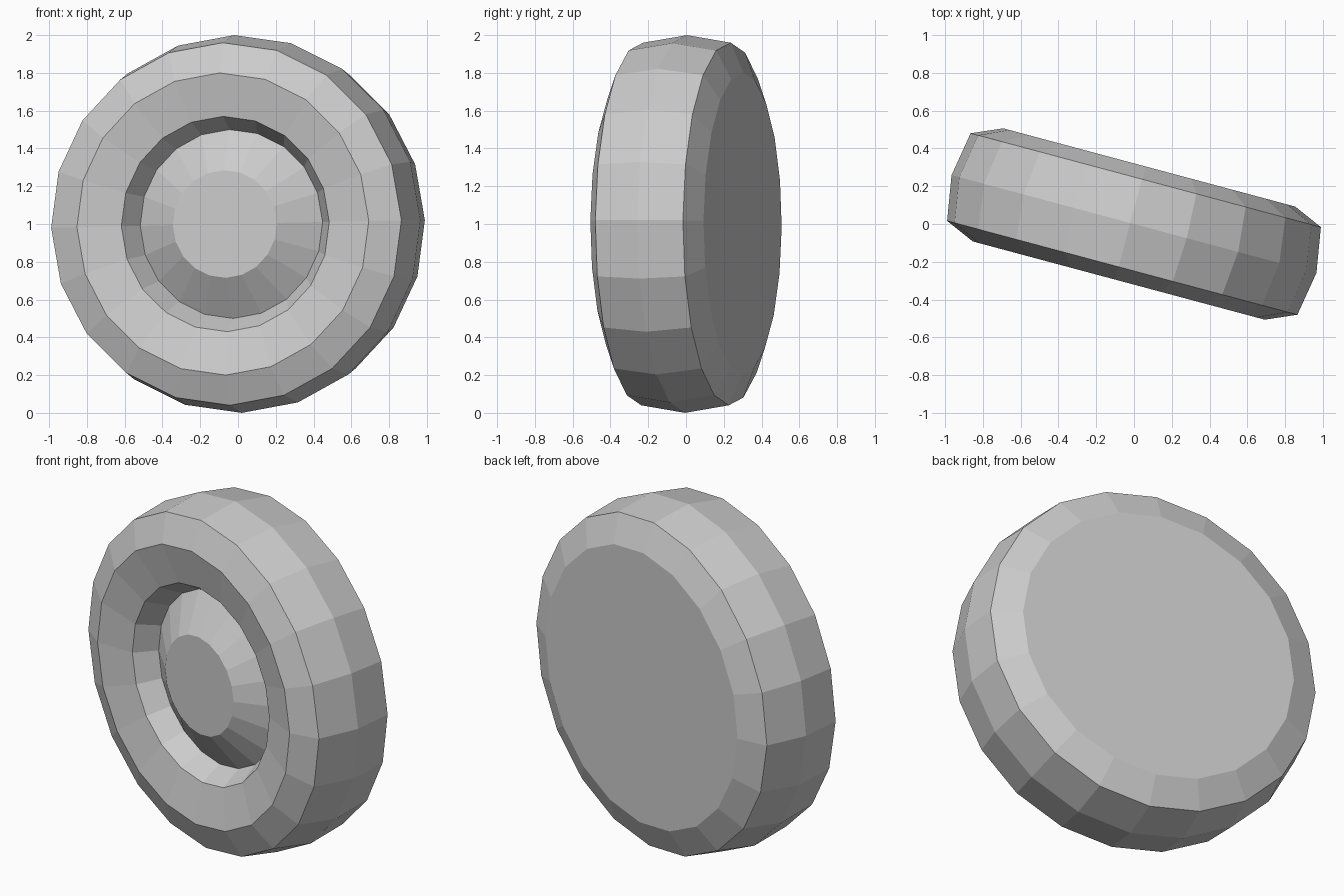
import bpy
import bmesh
from math import sin, cos, radians, tau

SIDES = 20
PHASE = radians(-1.2)
YAW = radians(-15)

default = bpy.data.objects.get("Cube")
if default:
    bpy.data.objects.remove(default, do_unlink=True)

grey = bpy.data.materials.new("light grey")
grey.use_nodes = True
colour = (0.6, 0.6, 0.6, 1)
grey.diffuse_color = colour
grey.node_tree.nodes["Principled BSDF"].inputs["Base Color"].default_value = colour


def lathe(name, profile, cap_back=False, cap_front=False):
    """Turn (radius, forward offset) points, listed back to front, around the axle."""
    bm = bmesh.new()
    angles = [PHASE + tau * k / SIDES for k in range(SIDES)]
    rings = [[bm.verts.new((r * sin(a), -d, r * cos(a))) for a in angles]
             for r, d in profile]
    for a, b in zip(rings, rings[1:]):
        for k in range(SIDES):
            n = (k + 1) % SIDES
            bm.faces.new((a[k], b[k], b[n], a[n]))
    if cap_back:
        bm.faces.new(rings[0])
    if cap_front:
        bm.faces.new(rings[-1][::-1])
    mesh = bpy.data.meshes.new(name)
    bm.to_mesh(mesh)
    bm.free()
    mesh.materials.append(grey)
    obj = bpy.data.objects.new(name, mesh)
    obj.location.z = 1
    obj.rotation_euler.z = YAW
    bpy.context.collection.objects.link(obj)
    return obj


# Tyre: flat back, bevelled shoulders, crowned tread, sloping front sidewall
lathe("tyre", [(0.80, -0.31), (0.96, -0.24), (1.0, 0), (0.96, 0.24),
               (0.80, 0.31), (0.57, 0.26)], cap_back=True)

# Wheel rim: sunken groove rising to a flat centre hub
lathe("rim_and_hub", [(0.57, 0.26), (0.50, 0.135), (0.285, 0.27)], cap_front=True)
